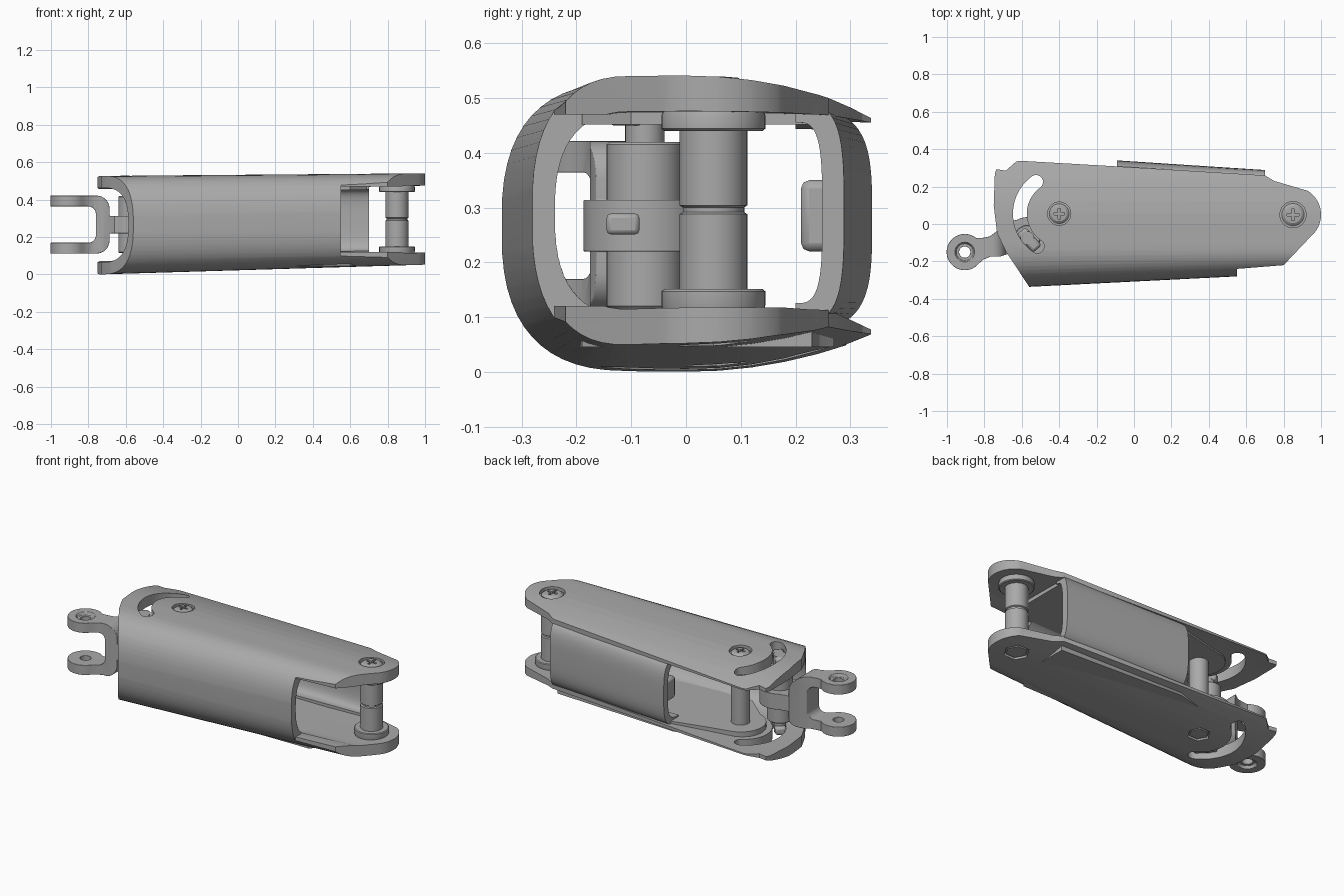
import bpy, bmesh, math
from mathutils import Matrix

cube = bpy.data.objects.get("Cube")
if cube:
    bpy.data.objects.remove(cube, do_unlink=True)

grey = bpy.data.materials.new("satin grey")
grey.use_nodes = True
grey.diffuse_color = (0.4, 0.4, 0.4, 1)
grey.node_tree.nodes["Principled BSDF"].inputs["Base Color"].default_value = (0.4, 0.4, 0.4, 1)


def loft(name, rings):
    """Solid skinned through equal-length rings of points, capped at both ends."""
    bm = bmesh.new()
    loops = [[bm.verts.new(p) for p in r] for r in rings]
    n = len(loops[0])
    for a, b in zip(loops, loops[1:]):
        for i in range(n):
            bm.faces.new((a[i], a[(i + 1) % n], b[(i + 1) % n], b[i]))
    bm.faces.new(loops[0])
    bm.faces.new(loops[-1])
    bmesh.ops.recalc_face_normals(bm, faces=bm.faces)
    me = bpy.data.meshes.new(name)
    bm.to_mesh(me)
    bm.free()
    ob = bpy.data.objects.new(name, me)
    bpy.context.collection.objects.link(ob)
    me.materials.append(grey)
    return ob


def prism(name, outline, z0, z1):
    return loft(name, [[(x, y, z) for x, y in outline] for z in (z0, z1)])


def arc(cx, cy, r, a0, a1, n=16):
    angles = [math.radians(a0 + (a1 - a0) * i / n) for i in range(n + 1)]
    return [(cx + r * math.cos(a), cy + r * math.sin(a)) for a in angles]


def turned(name, cx, cy, profile, sides=40):
    """Round part around a vertical axis from (radius, z) pairs."""
    return loft(name, [[(x, y, z) for x, y in arc(cx, cy, r, 0, 360, sides)[:-1]]
                       for r, z in profile])


def box(name, centre, size, turn=0):
    sx, sy, sz = (s / 2 for s in size)
    ob = prism(name, [(-sx, -sy), (sx, -sy), (sx, sy), (-sx, sy)], -sz, sz)
    ob.data.transform(Matrix.Translation(centre) @ Matrix.Rotation(math.radians(turn), 4, "Z"))
    return ob


def activate(ob):
    bpy.ops.object.select_all(action="DESELECT")
    ob.select_set(True)
    bpy.context.view_layer.objects.active = ob


def carve(ob, tool, operation="DIFFERENCE"):
    mod = ob.modifiers.new("carve", "BOOLEAN")
    mod.operation, mod.object, mod.solver = operation, tool, "EXACT"
    activate(ob)
    bpy.ops.object.modifier_apply(modifier=mod.name)
    bpy.data.objects.remove(tool, do_unlink=True)


def soften(ob, width):
    mod = ob.modifiers.new("soft edges", "BEVEL")
    mod.width, mod.segments, mod.limit_method = width, 2, "ANGLE"
    mod.angle_limit = math.radians(40)


def bow(yc, a, b, n, side, steps=28):
    """Half superellipse from top to bottom, bulging to one side in y."""
    pts = []
    for i in range(steps + 1):
        t = math.pi * i / steps
        c, s = math.cos(t), max(math.sin(t), 0)
        pts.append((yc + side * a * s ** (2 / n), math.copysign(b * abs(c) ** (2 / n), c)))
    return pts


# C-shaped tapered shell
def shell_path(a, b, droop):
    top = [(y, b - droop * (y / 0.34) ** 2) for y in (0.36, 0.3, 0.24, 0.18, 0.12, 0.06, 0)]
    return top + bow(-0.1, a, b, 2.6, -1) + [(y, -z) for y, z in reversed(top)]


def shell_ring(x):
    top, bottom = 0.527 + 0.008 * (x + 0.75), 0.03 * (x + 0.75)
    mid, half = (top + bottom) / 2, (top - bottom) / 2
    a = 0.237 - 0.05 * (x + 0.56)
    path = shell_path(a, half, 0.065) + shell_path(a - 0.042, half - 0.065, 0.008)[::-1]
    return [(x, y, mid + z) for y, z in path]


shell = loft("shell", [shell_ring(-0.8), shell_ring(1.05)])
plan = [(-0.56, -0.336), (0.55, -0.28), (0.55, -0.24), (0.8, -0.22)]
plan += arc(0.85, 0.05, 0.15, -38, 58)
plan += [(0.75, 0.23), (0.7, 0.26), (-0.09, 0.308), (-0.61, 0.338), (-0.63, 0.334),
         (-0.685, 0.285), (-0.735, 0.293), (-0.744, 0.27), (-0.75, 0.1), (-0.732, -0.05),
         (-0.68, -0.155)]
carve(shell, prism("plan", plan, -0.2, 0.8), "INTERSECT")
carve(shell, box("front_opening", (0.85, -0.25, 0.295), (0.6, 0.3, 0.35)))

# Curved guide slot through both plates
PX, PY = -0.4, 0.055
slot = arc(PX, PY, 0.247, 126, 236, 24)
slot += arc(-0.5174, -0.1191, 0.037, 236, 416, 10)[1:-1]
slot += arc(PX, PY, 0.173, 236, 126, 24)
slot += arc(-0.5234, 0.2249, 0.037, -54, 126, 10)[1:-1]
carve(shell, prism("slot", slot, -0.2, 0.8))


# Screw heads on top and nuts below, set in shallow seats
def fastener(name, x, y, r, top, bottom):
    carve(shell, turned("seat", x, y, [(r, top - 0.02), (r, top + 0.1)]))
    head = turned(name + "_screw", x, y, [(r * 0.85, top - 0.04), (r * 0.85, top - 0.012),
                                          (r * 0.65, top - 0.002), (r * 0.3, top)])
    for turn in (0, 90):
        carve(head, box("cross", (x, y, top), (r * 0.9, r * 0.2, 0.03), turn))
    carve(shell, prism("nut_seat", arc(x, y, r, 0, 360, 6)[:-1], bottom - 0.1, bottom + 0.018))
    nut = prism(name + "_nut", arc(x, y, r * 0.85, 0, 360, 6)[:-1], bottom + 0.006, bottom + 0.04)
    return [head, nut]


parts = [shell]
parts += fastener("front", 0.85, 0.05, 0.07, 0.539, 0.048)
parts += fastener("rear", PX, PY, 0.062, 0.528, 0.0105)


# Back cover wrapped between the plates
def cover_ring(x):
    a = 0.14 - 0.065 * (x + 0.09)
    path = bow(0.2, a, 0.2, 3.5, 1) + bow(0.2, a - 0.04, 0.165, 3.5, 1)[::-1]
    return [(x, y, 0.28 + 0.015 * x + z) for y, z in path]


parts.append(loft("back_cover", [cover_ring(-0.09), cover_ring(0.7)]))
clip = box("cover_clip", (0, 0.255, 0.285), (0.16, 0.09, 0.13))
soften(clip, 0.015)
parts.append(clip)

# Liner plates against the inside of the shell
liner = arc(PX, PY, 0.14, 100, 255) + [(-0.3, -0.2), (0.6, -0.19), (0.69, -0.1), (0.69, 0.23)]
liner += [(-0.1, 0.27), (-0.3, 0.22)]
parts.append(prism("lower_liner", liner, 0.045, 0.104))
parts.append(prism("upper_liner", liner, 0.452, 0.485))

# Front axle with flanges and a centre groove, and rear pivot post
axle = [(0.09, 0.105), (0.095, 0.122), (0.095, 0.147), (0.09, 0.151), (0.062, 0.151),
        (0.062, 0.288), (0.055, 0.292), (0.055, 0.3), (0.062, 0.304), (0.062, 0.44),
        (0.09, 0.44), (0.095, 0.444), (0.095, 0.468), (0.09, 0.48)]
parts.append(turned("front_axle", 0.85, 0.05, axle))
parts.append(turned("rear_post", PX, PY, [(0.052, 0.05), (0.052, 0.49)]))

# Sliding pin carried in the guide slot
SX, SY = -0.57, -0.075
pin = [(0.033, 0.04), (0.033, 0.115), (0.065, 0.115), (0.07, 0.12),
       (0.07, 0.415), (0.065, 0.42), (0.036, 0.42), (0.036, 0.5)]
parts.append(turned("slide_pin", SX, SY, pin))
for name, z in (("upper_slide_key", 0.475), ("lower_slide_key", 0.06)):
    key = box(name, (SX + 0.01, SY - 0.01, z), (0.13, 0.062, 0.05), -48)
    soften(key, 0.015)
    parts.append(key)
bolt = box("yoke_bolt", (-0.47, -0.115, 0.27), (0.08, 0.06, 0.038))
soften(bolt, 0.008)
parts.append(bolt)

# Fork: plan shape crossed with a side profile
fork_plan = arc(-0.905, -0.15, 0.097, 50, 320, 32)
fork_plan += [(-0.805, -0.19), (-0.77, -0.175), (-0.72, -0.175), (-0.66, -0.155)]
fork_plan += arc(SX, SY, 0.112, 230, 480, 24)
fork_plan += [(-0.69, 0.01), (-0.73, -0.035), (-0.77, -0.066), (-0.81, -0.074)]
fork = prism("fork", fork_plan, 0, 0.6)
half = [(-1.1, 0.265), (-1.1, 0.155)] + arc(-0.77, 0.06, 0.08, 90, 45, 5)
half = [(-0.4, 0.047), (-0.687, 0.047)] + arc(-0.757, 0.085, 0.07, 0, 90, 8)
half += [(-1.1, 0.155), (-1.1, 0.097)]
half += arc(-0.8, 0.057, 0.04, 90, 0, 8)
profile = half + [(x, -z) for x, z in reversed(half)]
side = loft("side", [[(x, y, 0.267 + z) for x, z in profile] for y in (-0.5, 0.3)])
carve(fork, side, "INTERSECT")
carve(fork, turned("eye", -0.905, -0.15, [(0.03, 0), (0.03, 0.6)]))
carve(fork, turned("upper_sink", -0.905, -0.15, [(0.045, 0.405), (0.065, 0.45)]))
carve(fork, turned("lower_sink", -0.905, -0.15, [(0.065, 0.08), (0.045, 0.128)]))
soften(fork, 0.008)
parts.append(fork)

for ob in parts:
    activate(ob)
    bpy.ops.object.shade_smooth_by_angle(angle=math.radians(30))
